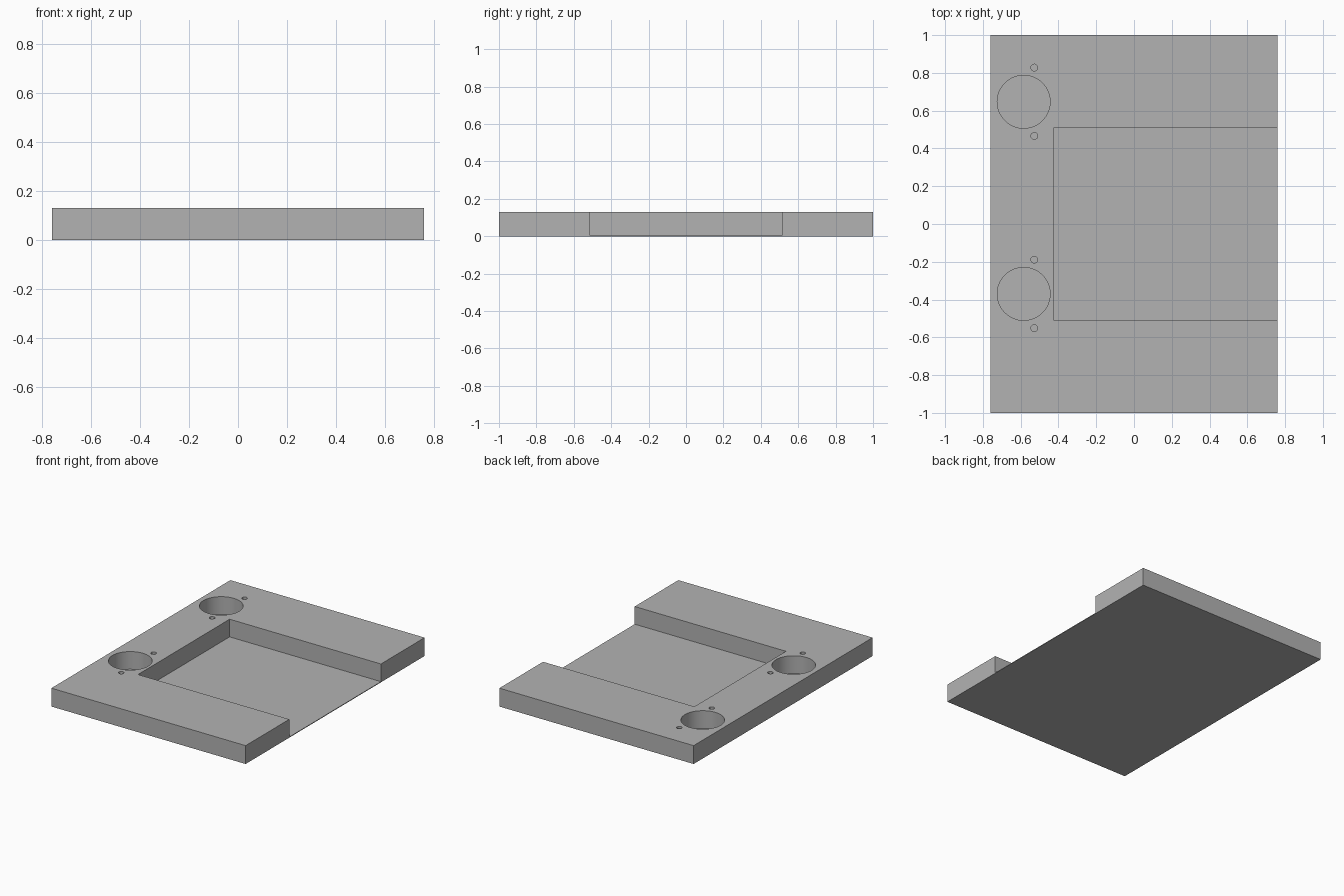
import bpy

if "Cube" in bpy.data.objects:
    bpy.data.objects.remove(bpy.data.objects["Cube"])

W, L, H = 1.52, 2.0, 0.13     # overall plate size
FLOOR = 0.005                 # thin skin left under every recess

grey = bpy.data.materials.new("plain grey")
grey.diffuse_color = (0.45, 0.45, 0.45, 1)
grey.use_nodes = True
grey.node_tree.nodes["Principled BSDF"].inputs["Base Color"].default_value = grey.diffuse_color


def box(name, x0, x1, y0, y1, z0, z1):
    bpy.ops.mesh.primitive_cube_add(
        size=1, location=((x0 + x1) / 2, (y0 + y1) / 2, (z0 + z1) / 2))
    ob = bpy.context.object
    ob.name = name
    ob.scale = (x1 - x0, y1 - y0, z1 - z0)
    bpy.ops.object.transform_apply(location=True, rotation=False, scale=True)
    ob.data.materials.append(grey)
    return ob


def drill(name, x, y, r, sides):
    bpy.ops.mesh.primitive_cylinder_add(
        vertices=sides, radius=r, depth=H, location=(x, y, FLOOR + H / 2 + 0.0))
    ob = bpy.context.object
    ob.name = name
    ob.scale.z = 1.5
    ob.location.z = FLOOR + 0.75 * H
    bpy.ops.object.transform_apply(location=True, rotation=False, scale=True)
    ob.data.materials.append(grey)
    return ob


# Solid plate
plate = box("base_plate", -W / 2, W / 2, -L / 2, L / 2, 0, H)

# Rectangular pocket, open on the right edge
cutters = [box("pocket_cutter", -0.424, W, -0.512, 0.512, FLOOR, 2 * H)]

# Two round sockets, each with a pair of small screw holes
for cy in (0.647, -0.37):
    cutters.append(drill("socket_cutter", -0.584, cy, 0.14, 64))
    for dy in (-0.181, 0.181):
        cutters.append(drill("screw_hole_cutter", -0.528, cy + dy, 0.018, 32))

# Cut every recess, then discard the cutters
for c in cutters:
    mod = plate.modifiers.new(c.name, 'BOOLEAN')
    mod.operation = 'DIFFERENCE'
    mod.solver = 'EXACT'
    mod.object = c
    bpy.context.view_layer.objects.active = plate
    bpy.ops.object.modifier_apply(modifier=mod.name)
    bpy.data.objects.remove(c, do_unlink=True)

# Smooth the hole walls, keep the edges sharp
bpy.ops.object.select_all(action='DESELECT')
plate.select_set(True)
bpy.context.view_layer.objects.active = plate
bpy.ops.object.shade_smooth_by_angle()
